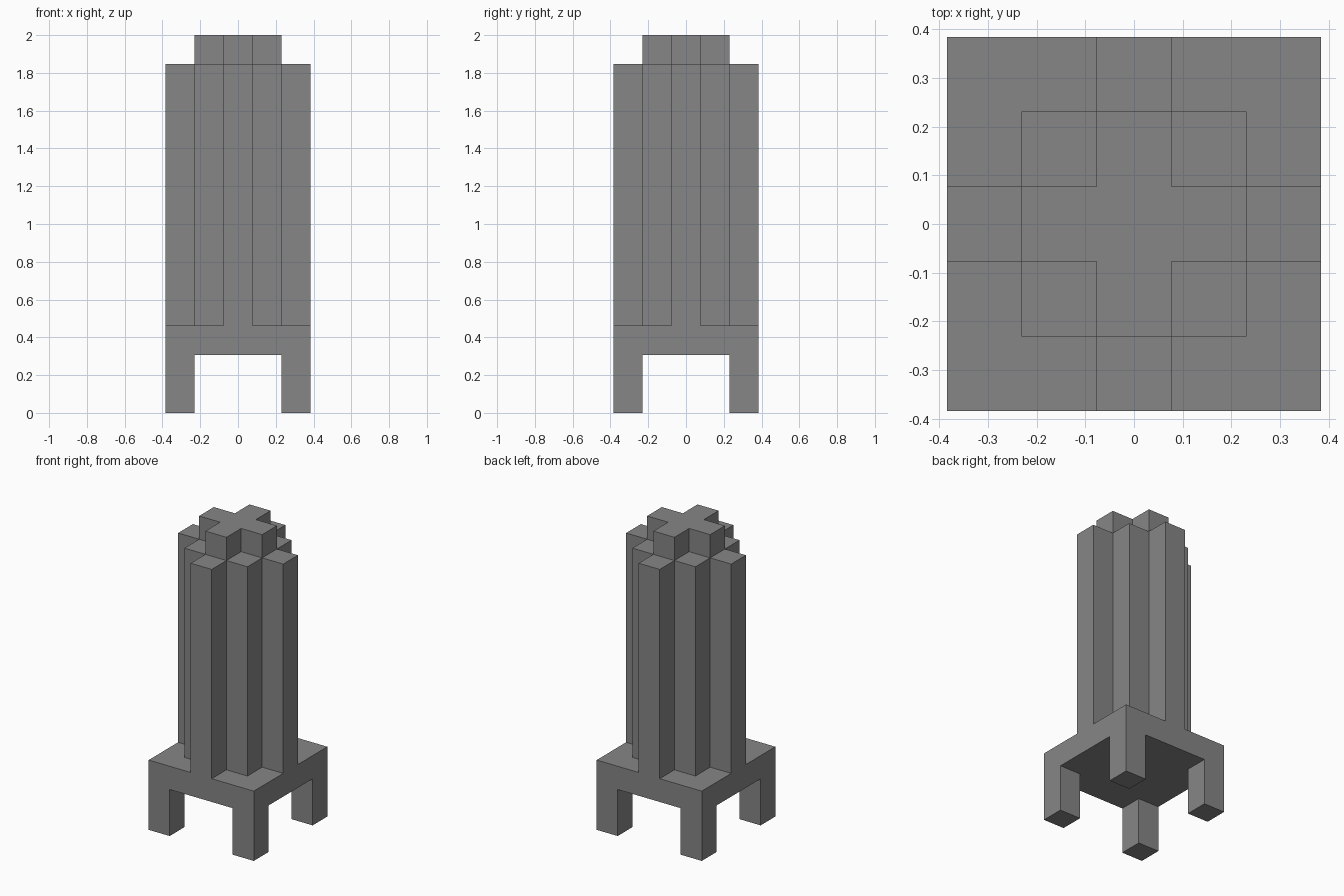
import bpy
import bmesh
from itertools import product
from mathutils import Vector

cube = bpy.data.objects.get("Cube")
if cube:
    bpy.data.objects.remove(cube)

UNIT = 2 / 13      # the model is laid out on a 5 x 5 x 13 block grid


def make_material(name, colour):
    mat = bpy.data.materials.new(name)
    mat.use_nodes = True
    mat.diffuse_color = colour
    mat.node_tree.nodes["Principled BSDF"].inputs["Base Color"].default_value = colour
    return mat


def stack(plan, bottom, top):
    """Raise every block of a floor plan from one layer to another."""
    return {(x, y, z) for x, y in plan for z in range(bottom, top)}


def make_solid(name, blocks, mat):
    """One closed solid from touching blocks, with no inner faces."""
    bm = bmesh.new()
    for block in blocks:
        centre = Vector(block) + Vector((0, 0, 0.5))
        for axis, sign in product(range(3), (-1, 1)):
            normal = Vector((0, 0, 0))
            normal[axis] = sign
            if tuple(int(c) for c in Vector(block) + normal) in blocks:
                continue
            u = Vector((normal.y, normal.z, normal.x))
            v = normal.cross(u)
            corners = (-u - v, u - v, u + v, v - u)
            bm.faces.new([bm.verts.new((centre + (normal + c) / 2) * UNIT)
                          for c in corners])
    bmesh.ops.remove_doubles(bm, verts=bm.verts, dist=0.001)
    bmesh.ops.dissolve_limit(bm, angle_limit=0.01, verts=bm.verts, edges=bm.edges)
    bmesh.ops.recalc_face_normals(bm, faces=bm.faces)
    mesh = bpy.data.meshes.new(name)
    bm.to_mesh(mesh)
    bm.free()
    mesh.materials.append(mat)
    obj = bpy.data.objects.new(name, mesh)
    bpy.context.collection.objects.link(obj)
    return obj


# Floor plans
full = set(product(range(-2, 3), repeat=2))
corners = {(x, y) for x, y in full if abs(x) == abs(y) == 2}
core = {(x, y) for x, y in full if max(abs(x), abs(y)) < 2}
long_cross = {(x, y) for x, y in full if x * y == 0}

# Legs, platform, ribbed column and cross-shaped cap
legs = stack(corners, 0, 2)
platform = stack(full, 2, 3)
column = stack(core | long_cross, 3, 12)
cap = stack(core & long_cross, 12, 13)

grey = make_material("plain_grey", (0.24, 0.24, 0.24, 1))
make_solid("ribbed_tower_on_legs", legs | platform | column | cap, grey)
